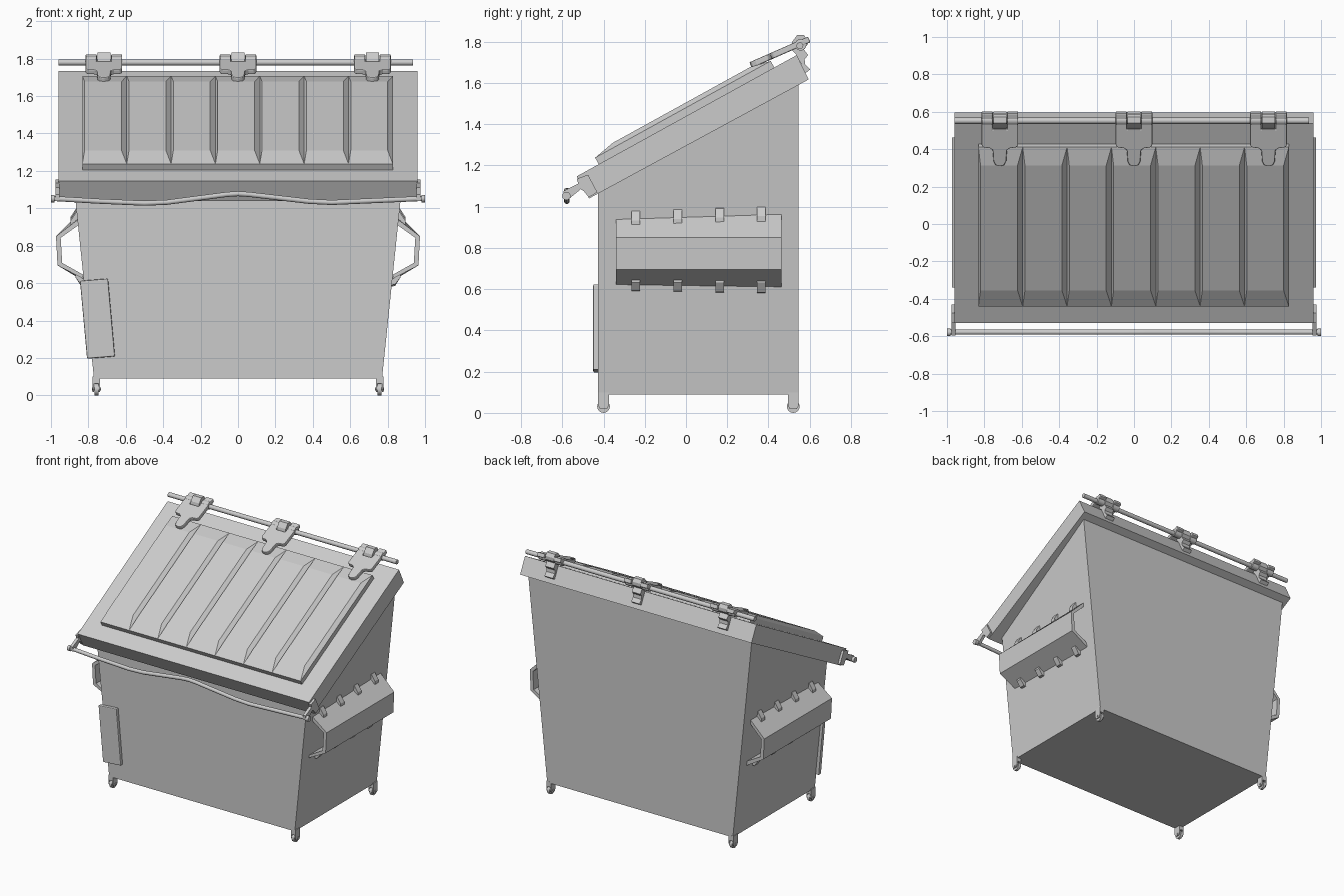
import bpy, bmesh, math
from mathutils import Vector

if "Cube" in bpy.data.objects:
    bpy.data.objects.remove(bpy.data.objects["Cube"])

SL = math.atan2(0.588, 1.067)          # slope of the lid frame
C, S = math.cos(SL), math.sin(SL)


def slope(x, d, h):
    """Point on the sloped top: d up the slope, h above it."""
    return (x, -0.53 + d * C - h * S, 1.147 + d * S + h * C)


def loft(name, a, b, bevel=0.0):
    """Closed solid between two matching outlines."""
    bm = bmesh.new()
    va = [bm.verts.new(p) for p in a]
    vb = [bm.verts.new(p) for p in b]
    n = len(a)
    bm.faces.new(va)
    bm.faces.new(vb[::-1])
    for i in range(n):
        j = (i + 1) % n
        bm.faces.new((va[j], va[i], vb[i], vb[j]))
    bmesh.ops.recalc_face_normals(bm, faces=bm.faces)
    me = bpy.data.meshes.new(name)
    bm.to_mesh(me)
    bm.free()
    ob = bpy.data.objects.new(name, me)
    bpy.context.collection.objects.link(ob)
    if bevel:
        m = ob.modifiers.new("bevel", 'BEVEL')
        m.width, m.segments, m.limit_method = bevel, 2, 'ANGLE'
    return ob


def prism_x(name, yz, x0, x1, bevel=0.0):
    return loft(name, [(x0, y, z) for y, z in yz], [(x1, y, z) for y, z in yz], bevel)


def tube(name, pts, r, sides=12):
    """Round bar along a path of points."""
    for_cu = bpy.data.curves.new(name, 'CURVE')
    for_cu.dimensions = '3D'
    for_cu.bevel_depth, for_cu.use_fill_caps = r, True
    for_cu.bevel_resolution = sides // 4
    sp = for_cu.splines.new('POLY')
    sp.points.add(len(pts) - 1)
    for p, co in zip(sp.points, pts):
        p.co = (*co, 1)
    ob = bpy.data.objects.new(name, for_cu)
    bpy.context.collection.objects.link(ob)
    return ob


def disc(name, x0, x1, y, z, r, n=16):
    ring = [(y + r * math.cos(2 * math.pi * i / n), z + r * math.sin(2 * math.pi * i / n)) for i in range(n)]
    ob = prism_x(name, ring, x0, x1)
    bpy.context.view_layer.objects.active = ob
    ob.select_set(True)
    bpy.ops.object.shade_smooth_by_angle()
    ob.select_set(False)
    return ob


def half(z):
    """Half width of the tapered body at height z."""
    return 0.77 + (z - 0.09) * 0.104


# Tapered body with sloping top
side = [(-0.427, 0.09), (0.545, 0.09), (0.545, 1.63), (-0.427, 1.10)]
loft("body", [(-half(z), y, z) for y, z in side], [(half(z), y, z) for y, z in side])

# Sloped frame around the opening
prism_x("lid_frame", [(-0.53, 1.147), (-0.47, 1.04), (0.595, 1.617), (0.537, 1.735)], -0.96, 0.96)

# Lid slab with seven raised panels
X0, X1, D0, D1, H = -0.832, 0.828, 0.122, 1.094, 0.036
loft("lid", [slope(x, d, 0) for x, d in ((X0, D0), (X1, D0), (X1, D1), (X0, D1))],
     [slope(x, d, H) for x, d in ((X0, D0), (X1, D0), (X1, D1), (X0, D1))])
w = (X1 - X0) / 7
for i in range(7):
    a, b = X0 + i * w, X0 + (i + 1) * w
    c, e = a + 0.012, b - 0.028
    loft("lid_panel", [slope(x, d, H) for x, d in ((a, D0), (b, D0), (b, D1), (a, D1))],
         [slope(x, d, H + 0.022) for x, d in ((c, D0 + .11), (e, D0 + .11), (e, D1 - .1), (c, D1 - .1))])

# Back hinge rod and bent front bar
tube("hinge_rod", [(-0.96, 0.552, 1.78), (0.935, 0.552, 1.78)], 0.017)
tube("front_bar", [(-0.985, -0.578, 1.052), (-0.75, -0.578, 1.038), (-0.5, -0.578, 1.027),
                   (-0.38, -0.578, 1.032), (-0.06, -0.578, 1.074), (0, -0.578, 1.078),
                   (0.06, -0.578, 1.074), (0.38, -0.578, 1.037), (0.5, -0.578, 1.031),
                   (0.985, -0.578, 1.052)], 0.014)

# Hinges: plate with tongue, rod knuckles and rear bracket
PA = math.atan2(0.125, 0.285)
outline = [(0.05, 0.312), (0.098, 0.312), (0.098, 0.19), (0.098, 0.122), (0.086, 0.11), (0.055, 0.107),
           (0.038, 0.095), (0.034, 0.03), (0.024, 0.008), (0.0, 0.0)]
outline = [(0.038, 0.312)] + outline[1:]
notch = [(0.038, 0.215)]
right = notch + outline
plate = right + [(-x, v) for x, v in right[-2::-1]]


def on_plate(cx, u, v, h):
    return (cx + u, 0.318 + v * math.cos(PA) - h * math.sin(PA), 1.672 + v * math.sin(PA) + h * math.cos(PA))


bracket = [(0.508, 1.765), (0.515, 1.80), (0.54, 1.833), (0.572, 1.833), (0.588, 1.81), (0.588, 1.785),
           (0.57, 1.765), (0.592, 1.735), (0.575, 1.715), (0.578, 1.69), (0.602, 1.665),
           (0.580, 1.648), (0.537, 1.735)]
for cx in (-0.717, 0.0, 0.719):
    loft("hinge_plate", [on_plate(cx, u, v, 0) for u, v in plate],
         [on_plate(cx, u, v, 0.03) for u, v in plate], 0.006)
    prism_x("hinge_bracket", bracket, cx - 0.035, cx + 0.035)
    for s in (-1, 1):
        disc("hinge_knuckle", cx + s * 0.04, cx + s * 0.096, 0.556, 1.785, 0.028)

# Front tilted plate
corners = [(-0.845, 0.612), (-0.695, 0.624), (-0.658, 0.208), (-0.807, 0.196)]
loft("front_plate", [(x, -0.42, z) for x, z in corners], [(x, -0.45, z) for x, z in corners], 0.006)

# Mirrored parts on both sides
for s in (-1, 1):
    # Fork pocket: bent sheet, slightly taller at the back
    def section(y, k):
        outer = [(0.853, 0.942 + k), (0.973, 0.85), (0.965, 0.695), (0.825, 0.622 - k * .4)]
        inner = [(0.83, 0.618 + .028), (0.94, 0.708), (0.948, 0.842), (0.853, 0.91 + k)]
        return [(s * x, y, z) for x, z in outer + inner]
    loft("fork_pocket", section(-0.34, 0.0), section(0.462, 0.027))

    # Stiffening tabs above and below the pocket
    for y in (-0.243, -0.04, 0.163, 0.365):
        k = (y + 0.34) * 0.034
        top = [(0.85, 0.92 + k), (0.895, 0.905 + k), (0.895, 0.93 + k), (0.866, 0.975 + k), (0.85, 0.978 + k)]
        low = [(0.81, 0.635), (0.87, 0.655), (0.87, 0.632), (0.84, 0.594 - k * .4), (0.81, 0.59 - k * .4)]
        for prof in (top, low):
            loft("pocket_tab", [(s * x, y - 0.021, z) for x, z in prof],
                 [(s * x, y + 0.021, z) for x, z in prof])

    # Arm carrying the front bar, with end cap
    arm = [(-0.592, 1.04), (-0.565, 1.04), (-0.51, 1.085), (-0.495, 1.075), (-0.472, 1.045), (-0.43, 1.07),
           (-0.475, 1.155), (-0.53, 1.135), (-0.522, 1.112), (-0.575, 1.085), (-0.595, 1.075)]
    prism_x("bar_arm", arm, s * 0.955, s * 0.977)
    disc("bar_end_cap", s * 0.98, s * 1.0, -0.58, 1.052, 0.02)

    # Casters: fork plates, top block, wheel and axle
    for y in (-0.4, 0.52):
        cx = s * 0.757
        prism_x("caster_block", [(y - .026, .062), (y + .026, .062), (y + .026, .1), (y - .026, .1)],
                cx - 0.02, cx + 0.02)
        for t in (-1, 1):
            fork = [(y - .026, .09), (y - .026, .035), (y - .016, .018), (y + .016, .018),
                    (y + .026, .035), (y + .026, .09)]
            prism_x("caster_fork", fork, cx + t * 0.012, cx + t * 0.02)
        disc("caster_wheel", cx - 0.01, cx + 0.01, y, 0.031, 0.031)
        disc("caster_axle", cx - 0.024, cx + 0.024, y, 0.034, 0.008, 8)
